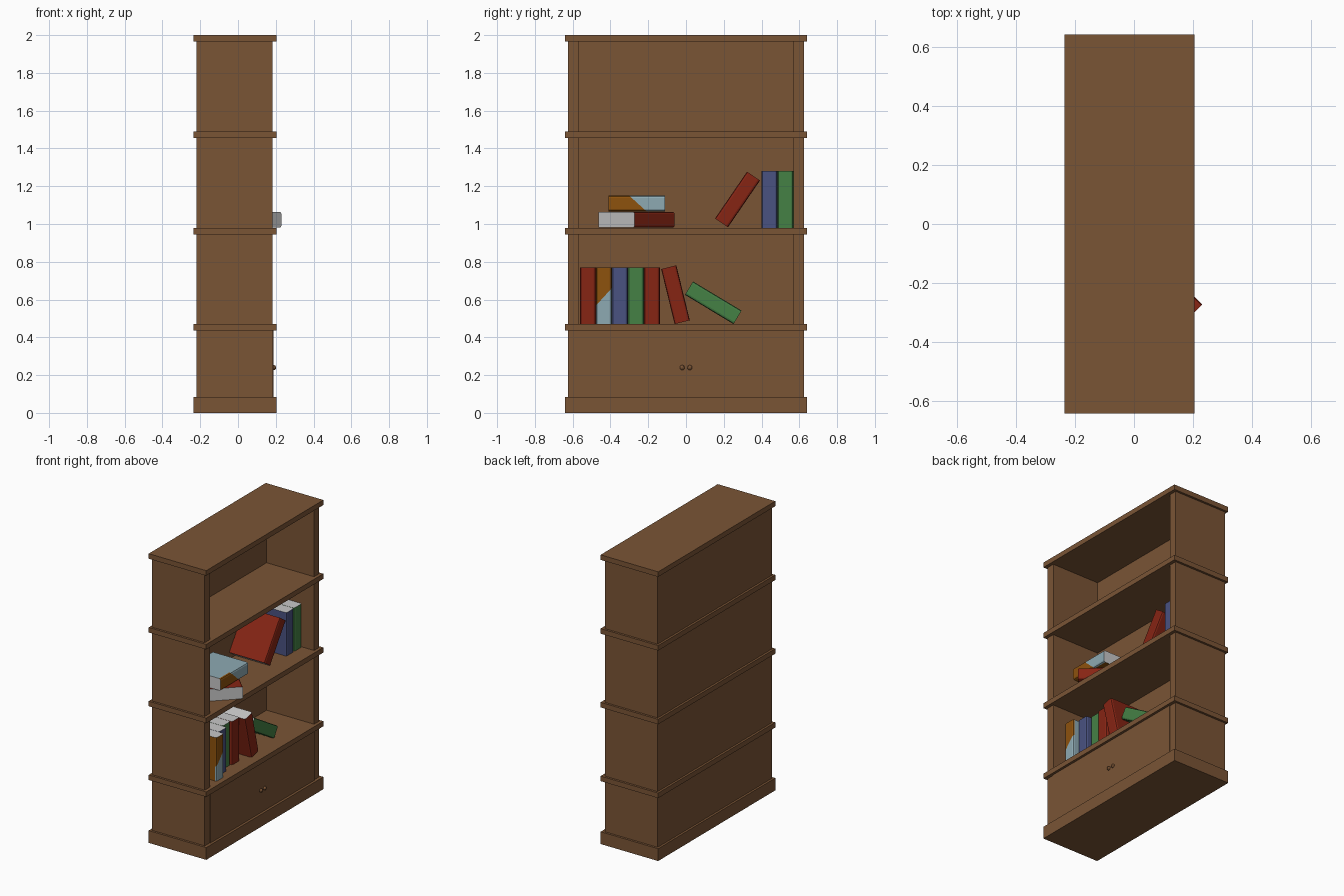
import bpy, bmesh, math
from mathutils import Matrix, Vector

if "Cube" in bpy.data.objects:
    bpy.data.objects.remove(bpy.data.objects["Cube"])


def material(name, rgb):
    m = bpy.data.materials.new(name)
    m.diffuse_color = (*rgb, 1)
    m.use_nodes = True
    m.node_tree.nodes["Principled BSDF"].inputs["Base Color"].default_value = m.diffuse_color
    return m


WOOD = material("brown_wood", (0.195, 0.089, 0.036))
PAGES = material("page_white", (0.58, 0.58, 0.58))
RED = material("red_cover", (0.24, 0.018, 0.007))
GREEN = material("green_cover", (0.06, 0.22, 0.06))
BLUE = material("blue_cover", (0.068, 0.085, 0.22))
ORANGE = material("orange_cover", (0.27, 0.085, 0.004))
PALE = material("pale_blue_cover", (0.27, 0.40, 0.45))


def finish(bm, name, mats):
    bmesh.ops.recalc_face_normals(bm, faces=bm.faces)
    me = bpy.data.meshes.new(name)
    bm.to_mesh(me)
    bm.free()
    for m in mats:
        me.materials.append(m)
    ob = bpy.data.objects.new(name, me)
    bpy.context.collection.objects.link(ob)
    return ob


def box(name, x0, x1, y0, y1, z0, z1):
    bm = bmesh.new()
    mat = (Matrix.Translation(((x0 + x1) / 2, (y0 + y1) / 2, (z0 + z1) / 2))
           @ Matrix.Diagonal((x1 - x0, y1 - y0, z1 - z0, 1)))
    bmesh.ops.create_cube(bm, size=1, matrix=mat)
    return finish(bm, name, [WOOD])


# Case: overhanging plinth, shelves and top
levels = [("plinth", 0, 0.085), ("shelf_1", 0.435, 0.47), ("shelf_2", 0.945, 0.98),
          ("shelf_3", 1.455, 1.49), ("top_board", 1.965, 2.0)]
for name, z0, z1 in levels:
    box(name, -0.235, 0.205, -0.64, 0.64, z0, z1)

# Side and back panels between each pair of boards
for i in range(4):
    z0, z1 = levels[i][2], levels[i + 1][1]
    for side, s in (("left", -1), ("right", 1)):
        a, b = sorted((s * 0.57, s * 0.625))
        box(f"{side}_panel_{i}", -0.22, 0.183, a, b, z0, z1)
    box(f"back_panel_{i}", -0.22, -0.18, -0.57, 0.57, z0, z1)

# Cupboard front and its two knobs
box("cupboard_front", 0.165, 0.188, -0.57, 0.57, 0.085, 0.435)
for s in (-1, 1):
    bm = bmesh.new()
    bmesh.ops.create_uvsphere(bm, u_segments=12, v_segments=8, radius=0.013,
                              matrix=Matrix.Translation((0.189, s * 0.02, 0.24)))
    finish(bm, "knob", [WOOD])

# Books: rounded-spine outline extruded upward, spine at local x = 0
D, T, H, C = 0.27, 0.083, 0.3, 0.012


def book(name, cover, loc, lean=0.0, turn=0.0, second=None):
    h = T / 2
    half = [(-D, -h), (-C, -h), (-0.3 * C, -h + 0.3 * C), (0, -h + C)]
    outline = half + [(x, -y) for x, y in reversed(half)]
    bm = bmesh.new()
    base = bm.faces.new([bm.verts.new((x, y, 0)) for x, y in outline])
    ext = bmesh.ops.extrude_face_region(bm, geom=[base])
    bmesh.ops.translate(bm, vec=(0, 0, H),
                        verts=[v for v in ext["geom"] if isinstance(v, bmesh.types.BMVert)])
    bmesh.ops.recalc_face_normals(bm, faces=bm.faces)
    # Two-colour spine is cut along a slanted line
    split = Vector((0, -1.1, 1)).normalized()
    mid = Vector((0, 0, 0.145))
    if second:
        spine = [f for f in bm.faces if f.normal.x > 0.1]
        geom = spine + list({e for f in spine for e in f.edges}) + list({v for f in spine for v in f.verts})
        bmesh.ops.bisect_plane(bm, geom=geom, plane_co=mid, plane_no=split)
    bm.normal_update()
    for f in bm.faces:
        n = f.normal
        if abs(n.z) > 0.9 or n.x < -0.9:
            f.material_index = 1                      # page edges
        elif second and n.x > 0.1:
            c = f.calc_center_median()
            f.material_index = 2 if (c - mid).dot(split) < 0 else 0
        elif second and n.y > 0.9:
            f.material_index = 2
    ob = finish(bm, name, [cover, PAGES] + ([second] if second else []))
    ob.matrix_world = (Matrix.Translation(loc) @ Matrix.Rotation(turn, 4, 'Z')
                       @ Matrix.Rotation(lean, 4, 'X'))


# Lower open shelf: upright row, then two leaning books
row = [("red", RED, None, 0.09), ("orange", ORANGE, PALE, 0.168), ("blue", BLUE, None, 0.13),
       ("green", GREEN, None, 0.098), ("red", RED, None, 0.11)]
for i, (name, col, second, x) in enumerate(row):
    book(f"{name}_book_{i}", col, (x, -0.519 + i * 0.0848, 0.47), second=second)
book("leaning_red_book", RED, (0.147, -0.02, 0.48), lean=0.24)
book("fallen_green_book", GREEN, (0.10, 0.273, 0.506), lean=1.03)

# Upper open shelf: flat stack, leaning book and upright pair
book("flat_red_book", RED, (0.018, -0.06, 1.0225), lean=math.pi / 2, turn=math.pi / 4)
book("flat_orange_book", ORANGE, (0.155, -0.11, 1.1085), lean=math.pi / 2, second=PALE)
book("leaning_red_book_upper", RED, (0.095, 0.188, 1.006), lean=-0.6)
book("upright_blue_book", BLUE, (0.09, 0.442, 0.98))
book("upright_green_book", GREEN, (0.09, 0.527, 0.98))
